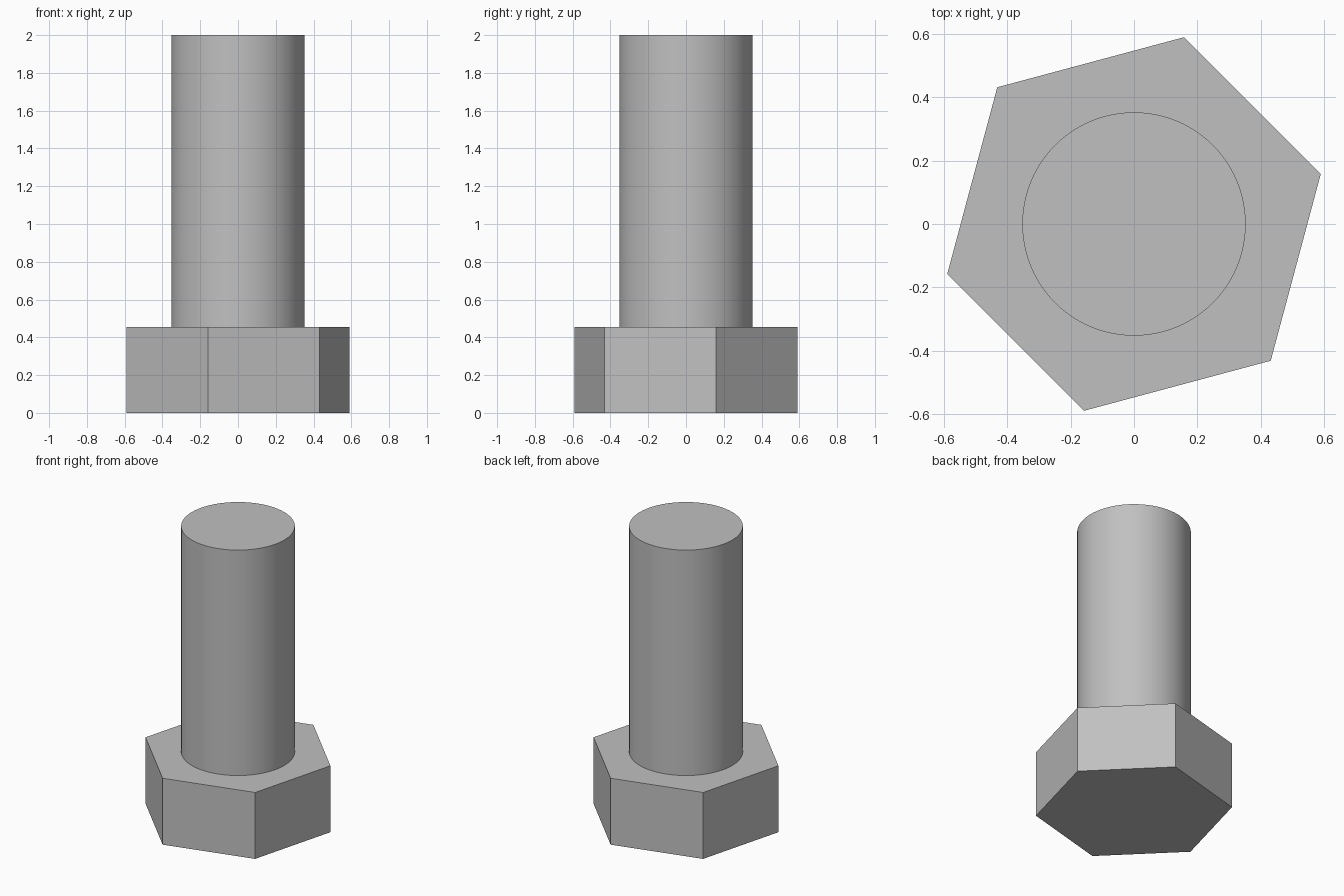
import bpy
from math import radians

cube = bpy.data.objects.get("Cube")
if cube:
    bpy.data.objects.remove(cube, do_unlink=True)

HEAD_HEIGHT = 0.455
TOTAL_HEIGHT = 2.0

# Plain grey steel
steel = bpy.data.materials.new("grey_steel")
steel.use_nodes = True
grey = (0.53, 0.53, 0.53, 1)
steel.diffuse_color = grey
steel.node_tree.nodes["Principled BSDF"].inputs["Base Color"].default_value = grey


def prism(name, sides, radius, bottom, top, turn=0):
    """Upright prism between two heights."""
    bpy.ops.mesh.primitive_cylinder_add(
        vertices=sides, radius=radius, depth=top - bottom,
        location=(0, 0, (bottom + top) / 2), rotation=(0, 0, radians(turn)))
    obj = bpy.context.object
    obj.name = name
    obj.data.materials.append(steel)
    return obj


# Hexagonal head, turned so a corner lies 15 degrees from the x axis
prism("bolt_head", 6, 0.611, 0, HEAD_HEIGHT, turn=-15)

# Round shank, sunk slightly into the head
prism("bolt_shank", 96, 0.353, HEAD_HEIGHT - 0.05, TOTAL_HEIGHT)
bpy.ops.object.shade_smooth_by_angle(angle=radians(30))
